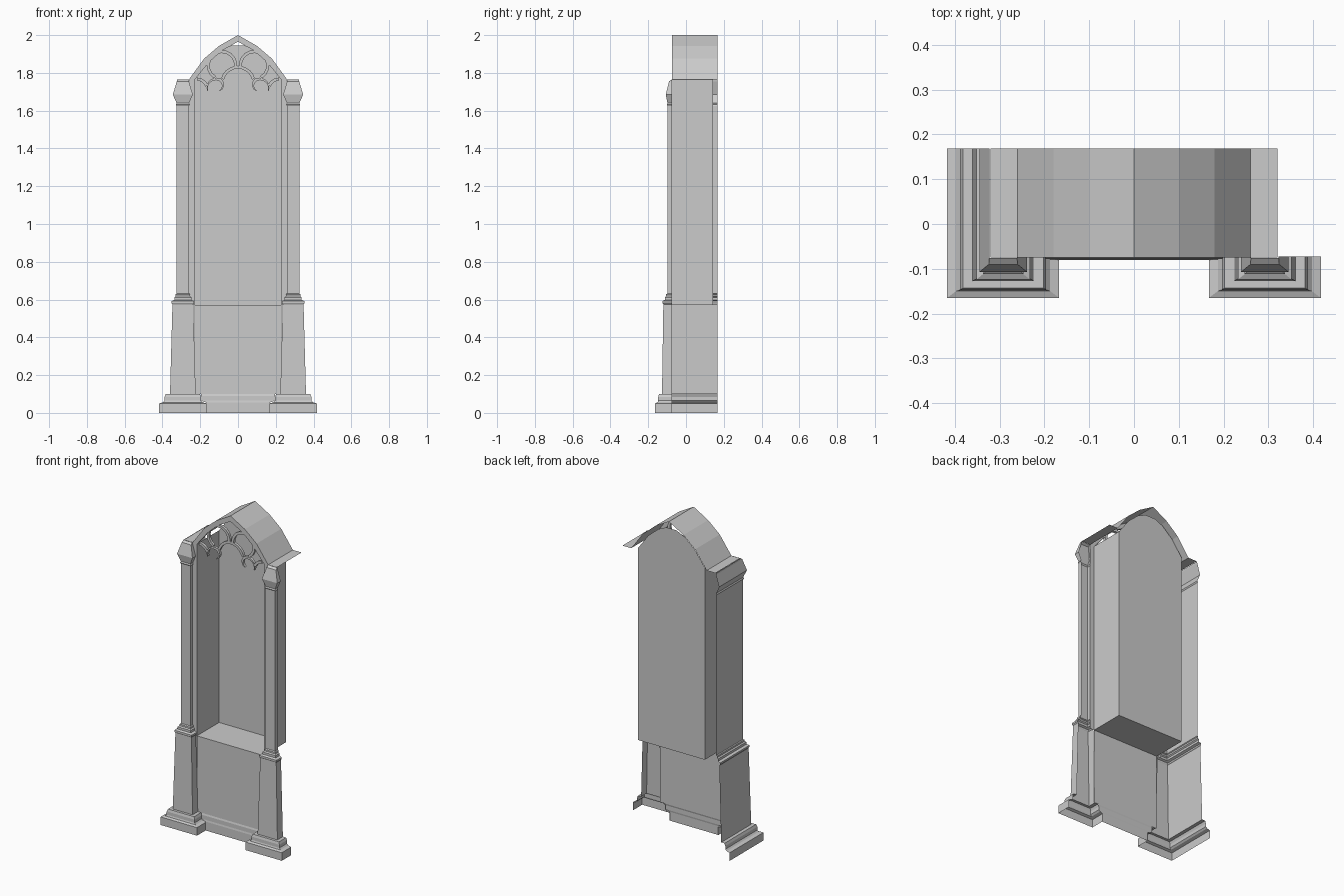
import bpy
from math import sin, cos, radians, hypot

if "Cube" in bpy.data.objects:
    bpy.data.objects.remove(bpy.data.objects["Cube"])

FRONT, REAR, NICHE_BACK, FLOOR, SPRING = -0.075, 0.168, 0.143, 0.57, 1.765


def make(name, verts, faces):
    me = bpy.data.meshes.new(name)
    me.from_pydata(verts, [], faces)
    me.update()
    ob = bpy.data.objects.new(name, me)
    bpy.context.collection.objects.link(ob)
    return ob


def skin(name, rows):
    """Quad surface through equally long rows of points."""
    n = len(rows[0])
    verts = [p for r in rows for p in r]
    faces = [(i * n + j, i * n + j + 1, (i + 1) * n + j + 1, (i + 1) * n + j)
             for i in range(len(rows) - 1) for j in range(n - 1)]
    return make(name, verts, faces)


# Pilasters: moulded profile (half width, front y, z) wrapped around three sides
profile = [(.125, -.165, 0), (.125, -.165, .05), (.105, -.15, .056), (.096, -.147, .065),
           (.096, -.147, .085), (.09, -.143, .1), (.068, -.127, .1), (.055, -.12, .575),
           (.06, -.124, .582), (.06, -.124, .592), (.045, -.112, .598), (.045, -.112, .612),
           (.038, -.105, .618), (.038, -.105, .628), (.033, -.098, .632), (.033, -.098, 1.625),
           (.037, -.102, 1.632), (.033, -.098, 1.64), (.053, -.107, 1.685),
           (.032, -.09, 1.755), (.031, -.076, SPRING)]
CX = 0.292


def pilaster(name, side, outer_back):
    rows = []
    for h, y, z in profile:
        row = [(-CX - h, outer_back, z), (-CX - h, y, z), (-CX + h, y, z), (-CX + h, FRONT, z)]
        row = [(-side * x, yy, zz) for x, yy, zz in row]
        rows.append(row[::-1] if side > 0 else row)
    skin(name, rows)


pilaster("left_pilaster_and_side", -1, REAR)
pilaster("right_pilaster", 1, FRONT + .002)

# Arch: roof shell with flat shoulders, front band and shallow soffit
half_out = [(.26, SPRING), (.18, 1.875), (.1, 1.943)]
half_in = [(.228, SPRING), (.155, 1.855), (.085, 1.918)]


def arch(half, apex):
    return [(-x, z) for x, z in half] + [(0, apex)] + half[::-1]


outer, inner = arch(half_out, 2.0), arch(half_in, 1.965)
roof = [(-.32, SPRING)] + outer + [(.32, SPRING)]
skin("roof_shell", [[(x, y, z) for x, z in roof] for y in (FRONT, REAR)])
skin("arch_band", [[(x, FRONT, z) for x, z in outer],
                   [(x, FRONT, z) for x, z in inner],
                   [(x, FRONT + .02, z) for x, z in inner]][::-1])

# Niche back panel with a blunt pointed top
top = [(.23, 1.765), (.16, 1.86), (.09, 1.92), (.035, 1.945)]
outline = [(-.23, FLOOR), (.23, FLOOR)] + top + [(-x, z) for x, z in top[::-1]]
make("niche_back", [(x, NICHE_BACK, z) for x, z in outline], [tuple(range(len(outline)))])

# Niche floor, side walls and the narrow jambs beside the shafts
skin("niche_floor", [[(-.23, y, FLOOR), (.23, y, FLOOR)] for y in (FRONT, NICHE_BACK)])
for name, s in (("left", -1), ("right", 1)):
    skin(name + "_niche_wall", [[(s * .262, FRONT, z), (s * .23, FRONT, z),
                                 (s * .23, NICHE_BACK, z)][::-s] for z in (FLOOR, SPRING)])

# Lower front panel and its little skirting
skin("front_panel", [[(-.23, FRONT, z), (.23, FRONT, z)] for z in (.1, FLOOR)])
skin("front_skirting", [[(-w, y, z), (w, y, z)] for w, y, z in
                        ((.168, -.08, 0), (.168, -.08, .055), (.197, -.078, .065),
                         (.197, -.078, .09), (.197, FRONT, .1))])


# Tracery: flat bars following arcs
def bar(name, cx, cz, r, a0, a1, steps=8, width=.016, taper=1.0):
    y0, y1 = FRONT + .003, FRONT + .02
    rows = []
    for i in range(steps + 1):
        t = i / steps
        a = radians(a0 + (a1 - a0) * t)
        w = width / 2 * (1 + (taper - 1) * t)
        ring = [(r - w, y1), (r - w, y0), (r + w, y0), (r + w, y1), (r - w, y1)]
        rows.append([(cx + q * cos(a), y, cz + q * sin(a)) for q, y in ring])
    skin(name, rows)


bar("tracery_centre_arch", 0, 1.745, .085, 165, 15, 10)
for name, s in (("left", -1), ("right", 1)):
    def side_bar(part, cx, cz, r, a0, a1, **kw):
        if s < 0:
            cx, a0, a1 = -cx, 180 - a0, 180 - a1
        bar(f"tracery_{name}_{part}", cx, cz, r, a0, a1, **kw)
    side_bar("upper_lobe", .085, 1.84, .073, -60, 190, steps=12)
    side_bar("cusp", .115, 1.72, .048, 125, -20, taper=.25)
    side_bar("side_lobe", .217, 1.712, .055, 90, 160, steps=5)
    side_bar("inner_cusp", .115, 1.735, .035, 130, 240, steps=5, taper=.3)
